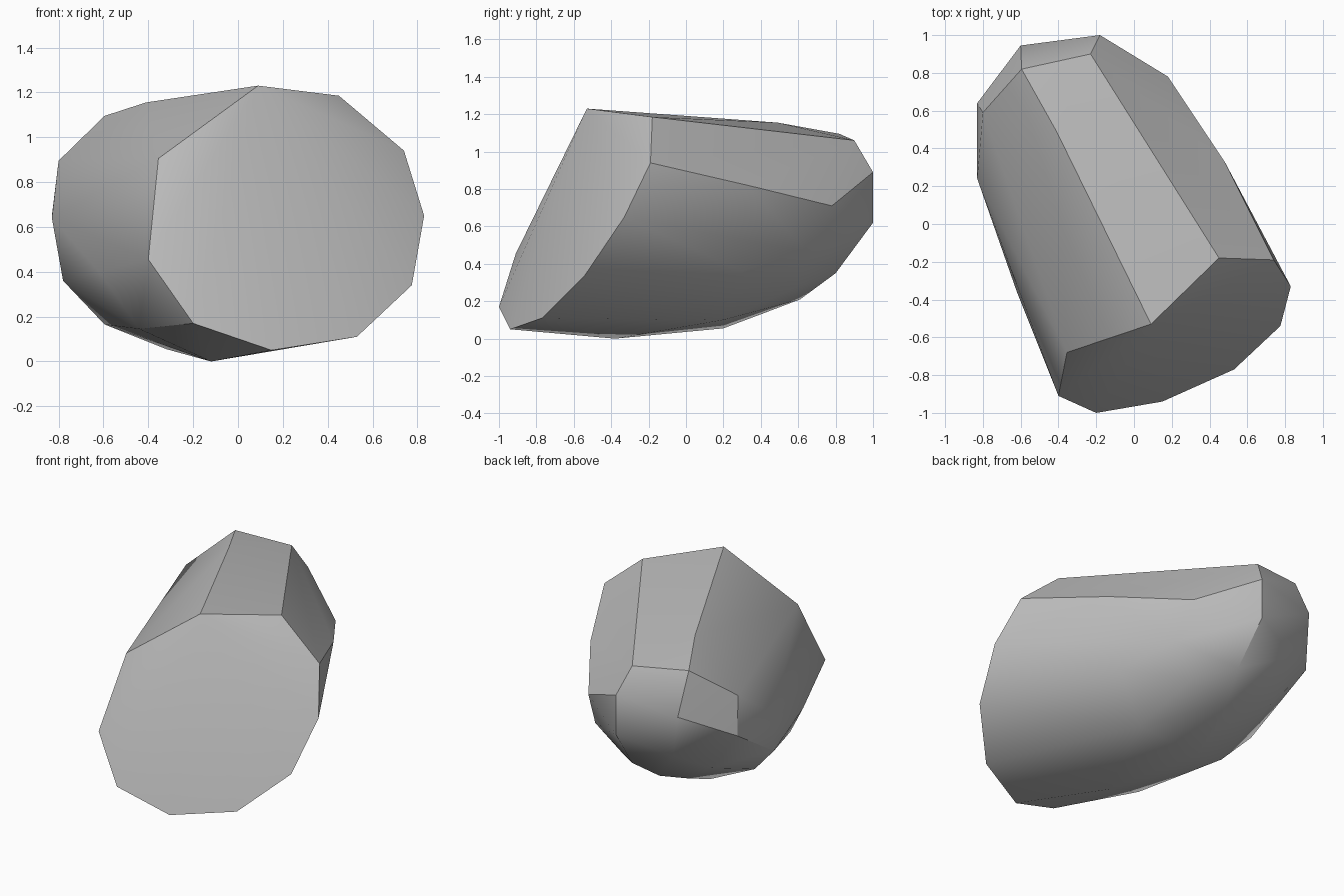
import bpy
import bmesh

# Remove the default cube if it exists
default_cube = bpy.data.objects.get("Cube")
if default_cube:
    bpy.data.objects.remove(default_cube, do_unlink=True)


def flat_material(name, color):
    material = bpy.data.materials.new(name)
    material.use_nodes = True
    material.diffuse_color = color
    shader = material.node_tree.nodes["Principled BSDF"]
    shader.inputs["Base Color"].default_value = color
    return material


def hull_object(name, outlines, material, sharp_angle):
    """Wrap a convex skin around a few corner outlines."""
    bm = bmesh.new()
    for outline in outlines:
        for corner in outline:
            bm.verts.new(corner)
    result = bmesh.ops.convex_hull(bm, input=list(bm.verts), use_existing_faces=False)
    # Drop every corner that fell inside the skin
    loose = [vert for vert in bm.verts if not vert.link_faces]
    bmesh.ops.delete(bm, geom=loose, context="VERTS")
    bmesh.ops.recalc_face_normals(bm, faces=list(bm.faces))
    mesh = bpy.data.meshes.new(name)
    bm.to_mesh(mesh)
    bm.free()
    mesh.materials.append(material)
    rock = bpy.data.objects.new(name, mesh)
    bpy.context.scene.collection.objects.link(rock)
    # Soft shading inside each chipped face, crisp creases between them
    bpy.ops.object.select_all(action="DESELECT")
    rock.select_set(True)
    bpy.context.view_layer.objects.active = rock
    bpy.ops.object.shade_smooth_by_angle(angle=sharp_angle)
    return rock


# Broken front face, clockwise from its peak
front_face = [
    (.09, -.53, 1.23), (.45, -.18, 1.185), (.74, -.19, .94), (.83, -.33, .65),
    (.775, -.54, .34), (.53, -.77, .11), (.15, -.94, .05), (-.2, -1, .17),
    (-.4, -.91, .455), (-.355, -.68, .905),
]

# Long ridge along the top and the right-hand flank
ridge = [(-.41, .49, 1.155), (-.595, .82, 1.095), (-.23, .9, 1.06)]
flank = [(.48, .33, .82), (.18, .78, .71), (.37, .3, .36), (.22, .65, .46)]

# Small chipped faces at the back
back_chips = [
    (-.18, 1, .89), (-.18, 1, .62), (-.6, .945, .83), (-.8, .59, .895),
    (-.83, .64, .65), (-.52, .88, .52), (-.16, .8, .35),
]

# Opposite flank and the rounded belly
far_flank = [(-.83, .24, .64), (-.62, -.36, .4), (-.78, .18, .36), (-.6, .58, .35)]
belly = [
    (-.44, -.48, .145), (-.595, .12, .165), (-.32, .2, .055), (-.12, -.38, 0),
    (-.3, .4, .13), (-.23, .61, .21), (.12, .2, .1), (.05, .6, .28),
]

stone_grey = flat_material("stone grey", (.5, .5, .5, 1))
hull_object(
    "boulder",
    [front_face, ridge, flank, back_chips, far_flank, belly],
    stone_grey,
    sharp_angle=.52,
)
